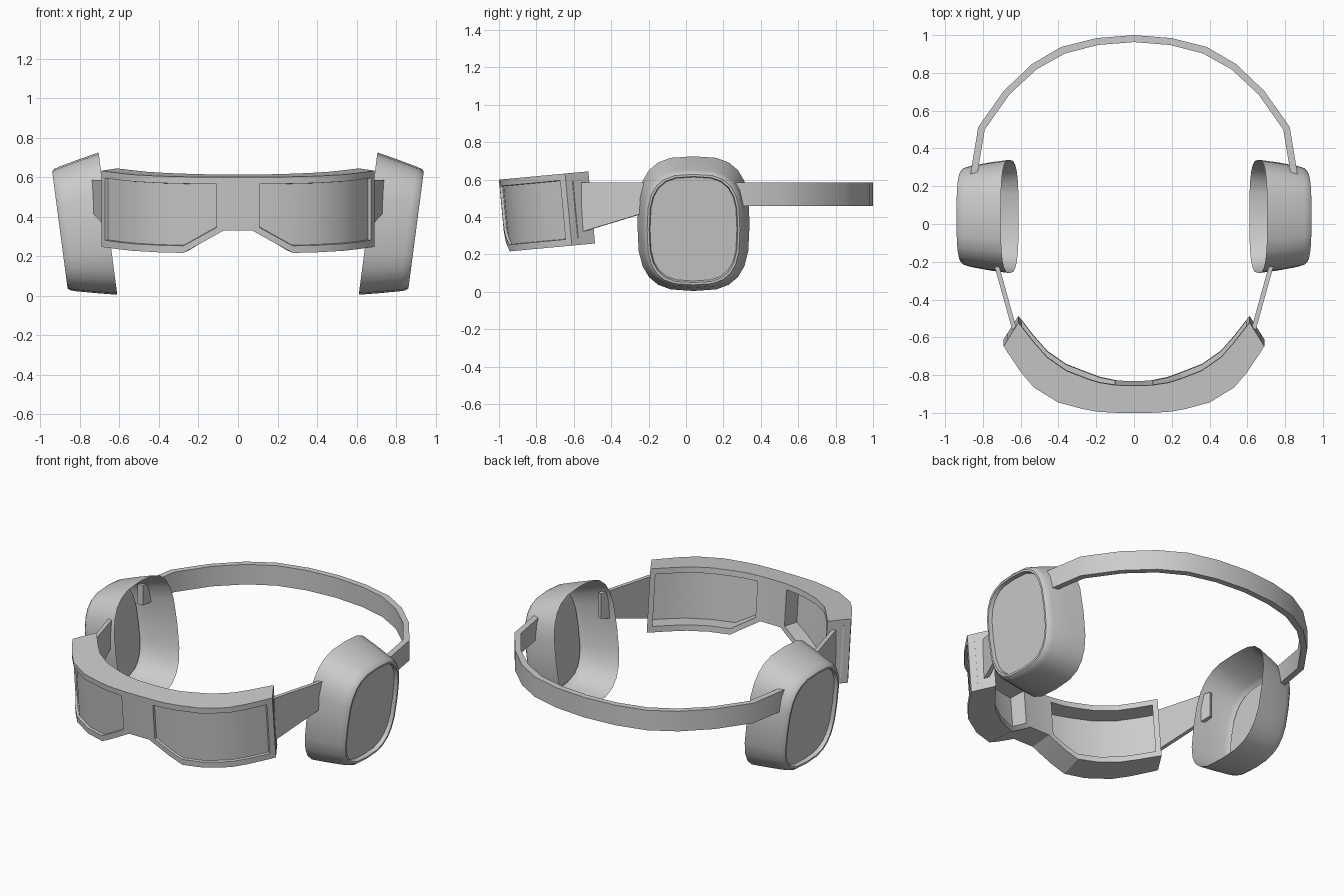
import bpy, bmesh, math
from mathutils import Matrix, Vector

cube = bpy.data.objects.get("Cube")
if cube:
    bpy.data.objects.remove(cube, do_unlink=True)

# One plain grey for every part
GREY = (0.6, 0.6, 0.6, 1)
grey = bpy.data.materials.new("plain_grey")
grey.use_nodes = True
grey.diffuse_color = GREY
grey.node_tree.nodes["Principled BSDF"].inputs["Base Color"].default_value = GREY


def finish(name, bm):
    """Turn a half model into a mirrored object."""
    mesh = bpy.data.meshes.new(name)
    bm.to_mesh(mesh)
    bm.free()
    mesh.materials.append(grey)
    mesh.shade_smooth()
    mesh.set_sharp_from_angle(angle=math.radians(30))
    obj = bpy.data.objects.new(name, mesh)
    bpy.context.collection.objects.link(obj)
    mirror = obj.modifiers.new("both_sides", 'MIRROR')
    mirror.use_clip = True
    return obj


def curved_wall(outer, inner, rows, cap_start=False):
    """Solid wall along a plan path; rows holds the heights at each station."""
    bm = bmesh.new()
    grids = [[[bm.verts.new((x, y, z)) for z in zs] for (x, y), zs in zip(path, rows)]
             for path in (outer, inner)]
    a, b = grids
    n, m = len(rows), len(rows[0])
    sides = [{}, {}]
    for i in range(n - 1):
        for g, faces in zip(grids, sides):
            for j in range(m - 1):
                faces[i, j] = bm.faces.new((g[i][j], g[i + 1][j], g[i + 1][j + 1], g[i][j + 1]))
        for j in (0, m - 1):
            bm.faces.new((a[i][j], a[i + 1][j], b[i + 1][j], b[i][j]))
    for i in ([0] if cap_start else []) + [n - 1]:
        for j in range(m - 1):
            bm.faces.new((a[i][j], a[i][j + 1], b[i][j + 1], b[i][j]))
    bmesh.ops.recalc_face_normals(bm, faces=bm.faces)
    return bm, sides


# Visor: tilted curved body with a notch over the nose
outer = [(0, 0), (.07, 0), (.108, .001), (.2, .007), (.277, .022), (.4, .055),
         (.53, .135), (.598, .215), (.672, .325), (.69, .355)]
inner = [(0, .145), (.07, .146), (.1, .148), (.18, .16), (.245, .18), (.36, .225),
         (.46, .295), (.53, .375), (.592, .455), (.612, .48)]
rows = []
for x, _ in outer:
    slope = min(max((x - .07) / .207, 0), 1)
    bottom = -.27 - .117 * slope
    rows.append([bottom, bottom + .036, -.035, 0])
bm, sides = curved_wall(outer, inner, rows)
# Shallow lens in front, deep eye pocket behind
for faces, depth in zip(sides, (.015, .1)):
    bm.normal_update()
    panel = [faces[i, 1] for i in range(2, len(outer) - 2)]
    bmesh.ops.inset_region(bm, faces=panel, thickness=.002, depth=-depth,
                           use_even_offset=True, use_boundary=True)
tilt = Matrix.Translation((0, -1, .6)) @ Matrix.Rotation(math.radians(5.3), 4, 'X')
bm.transform(tilt)
finish("visor", bm)

# Side arms, tapering back into the ear cups
bm, _ = curved_wall([(.645, -.56), (.745, -.2)], [(.622, -.553), (.722, -.193)],
                    [[.32, .585], [.43, .585]], cap_start=True)
finish("side_arms", bm)

# Rear headband
outer = [(0, 1), (.2, .984), (.386, .937), (.54, .847), (.69, .704), (.825, .513), (.868, .25)]
inner = [(0, .963), (.19, .948), (.365, .903), (.517, .818), (.66, .685), (.79, .5), (.832, .25)]
bm, _ = curved_wall(outer, inner, [[.46, .585]] * len(outer))
finish("headband", bm)

# Ear cups: rounded-square rings along a tilted axis, open toward the head
SEGMENTS = 24
centre = Vector((.658, .04, .365))
up = Vector((.13, 0, .99)).normalized()
out = Vector((up.z, 0, -up.x))
side = Vector((0, 1, 0))


def rounded(value):
    return math.copysign(abs(value) ** (2 / 3), value)


bm = bmesh.new()
rings = []
for offset, half_width, half_height in [(0, .3, .363), (.1, .287, .342), (.205, .268, .318),
                                        (.232, .26, .31), (.245, .248, .298),
                                        (.245, .237, .286), (.222, .232, .28)]:
    ring = []
    for k in range(SEGMENTS):
        t = math.tau * k / SEGMENTS
        ring.append(bm.verts.new(centre + out * offset + side * half_width * rounded(math.cos(t))
                                 + up * half_height * rounded(math.sin(t))))
    rings.append(ring)
for r, s in zip(rings, rings[1:]):
    for k in range(SEGMENTS):
        n = (k + 1) % SEGMENTS
        bm.faces.new((r[k], r[n], s[n], s[k]))
bm.faces.new(rings[-1])
bmesh.ops.recalc_face_normals(bm, faces=bm.faces)
finish("ear_cups", bm)
